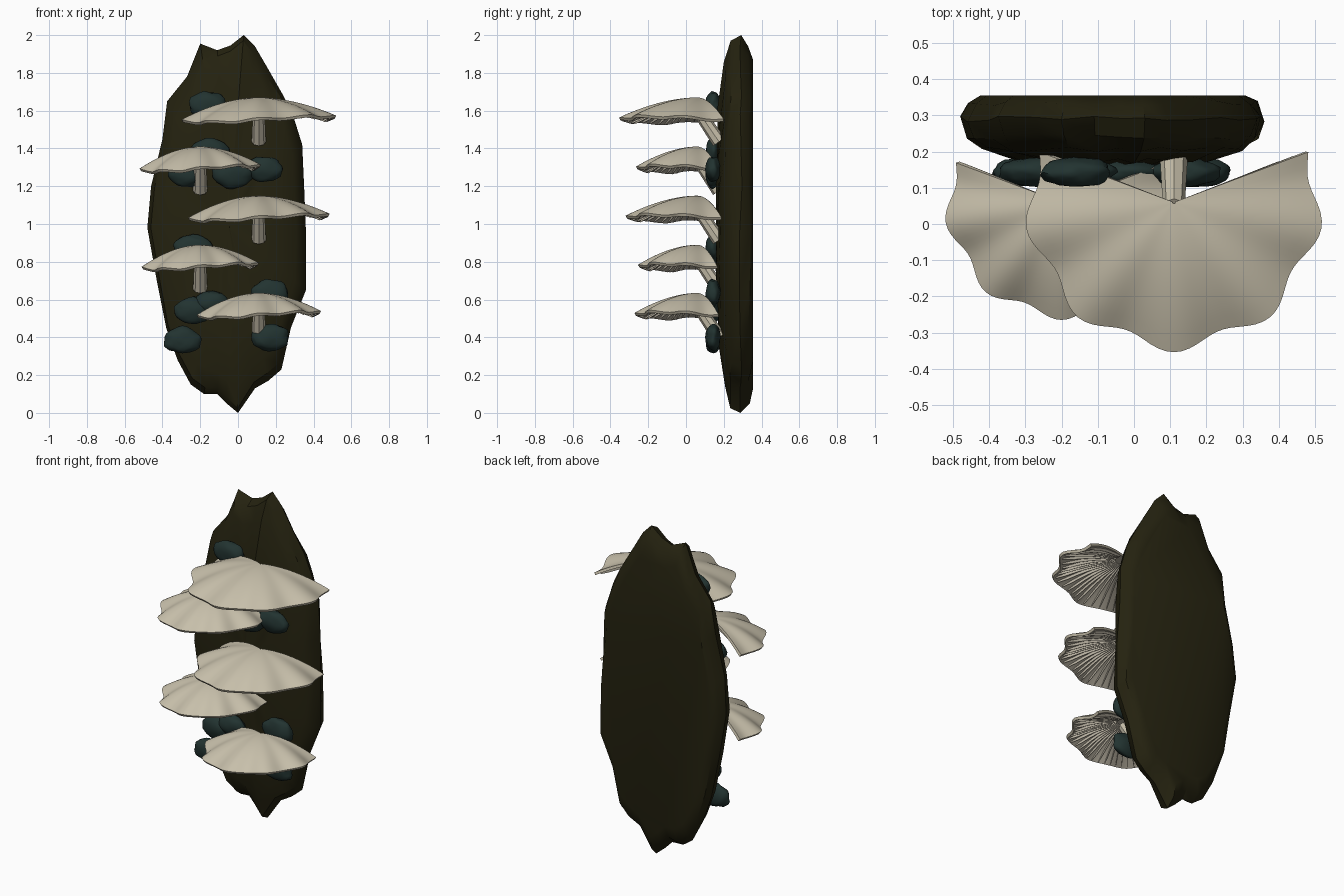
import bpy, bmesh, math, random
from mathutils import Vector, Matrix, noise

random.seed(4)
cube = bpy.data.objects.get("Cube")
if cube:
    bpy.data.objects.remove(cube, do_unlink=True)


def material(name, rgb):
    m = bpy.data.materials.new(name)
    m.use_nodes = True
    color = (*rgb, 1)
    m.diffuse_color = color
    bsdf = m.node_tree.nodes["Principled BSDF"]
    bsdf.inputs["Base Color"].default_value = color
    bsdf.inputs["Roughness"].default_value = 0.9
    return m


BARK = material("dark bark", (0.018, 0.016, 0.005))
MOSS = material("deep green moss", (0.016, 0.033, 0.03))
CREAM = material("cream cap", (0.58, 0.53, 0.41))
GILL = material("dull cream gill", (0.46, 0.42, 0.34))


def finish(name, bm, mats, angle=40, thickness=0):
    mesh = bpy.data.meshes.new(name)
    bm.to_mesh(mesh)
    bm.free()
    ob = bpy.data.objects.new(name, mesh)
    bpy.context.collection.objects.link(ob)
    for m in mats:
        mesh.materials.append(m)
    bpy.ops.object.select_all(action='DESELECT')
    ob.select_set(True)
    bpy.context.view_layer.objects.active = ob
    if thickness:
        mod = ob.modifiers.new("thickness", 'SOLIDIFY')
        mod.thickness = thickness
        mod.offset = -1
        mod.material_offset = 1
        bpy.ops.object.modifier_apply(modifier=mod.name)
    bpy.ops.object.shade_smooth_by_angle(angle=math.radians(angle))
    return ob


# Bark slab: ragged outline lofted from a flat back to a domed front
OUTLINE = [(.03, 2), (.09, 1.94), (.16, 1.82), (.24, 1.68), (.29, 1.58), (.34, 1.42),
           (.35, 1.2), (.36, .95), (.36, .65), (.28, .45), (.23, .23), (.16, .17),
           (.09, .13), (0, 0), (-.06, .05), (-.11, .1), (-.18, .1), (-.25, .15),
           (-.32, .28), (-.38, .45), (-.43, .7), (-.48, .98), (-.46, 1.2), (-.4, 1.45),
           (-.375, 1.65), (-.27, 1.78), (-.2, 1.955), (-.11, 1.92), (-.04, 1.945)]
RINGS = [(.355, .87), (.335, .95), (.29, 1), (.24, .965), (.205, .87), (.175, .62), (.165, .3)]


def bark_slab():
    bm = bmesh.new()
    cx, cz = -.05, 1.0
    rings = []
    for k, (y, s) in enumerate(RINGS):
        ring = []
        for x, z in OUTLINE:
            f = s if k in (0, 2) else s * random.uniform(.985, 1.01)
            dy = 0 if k == 0 else random.uniform(-.008, .008)
            ring.append(bm.verts.new((cx + (x - cx) * f, y + dy, cz + (z - cz) * f)))
        rings.append(ring)
    n = len(OUTLINE)
    for a, b in zip(rings, rings[1:]):
        for i in range(n):
            j = (i + 1) % n
            bm.faces.new((a[i], a[j], b[j], b[i]))
    bm.faces.new(rings[0])
    tip = bm.verts.new((cx, .16, cz))
    for i in range(n):
        bm.faces.new((rings[-1][i], rings[-1][(i + 1) % n], tip))
    bmesh.ops.recalc_face_normals(bm, faces=bm.faces[:])
    finish("bark_slab", bm, [BARK], 35)


# Shelf caps: domed fans with a scalloped rim and a notch at the back
APEX_Y = .06
SPAN = math.radians(110.5)


def cap_point(x, top, radius, theta, t):
    r = radius * t * (1 + .048 * t * math.cos(9 * theta))
    wave = .006 * math.cos(9 * theta) + .016 * math.sin(1.7 * theta)
    return Vector((x + r * math.sin(theta), APEX_Y - r * math.cos(theta),
                   top - .112 * t ** 1.9 + wave * t * t))


def cap(name, x, top, radius):
    bm = bmesh.new()
    steps, rows = 72, 10
    grid = []
    for j in range(steps + 1):
        theta = SPAN * (2 * j / steps - 1)
        grid.append([bm.verts.new(cap_point(x, top, radius, theta, max(i / rows, .01)))
                     for i in range(rows + 1)])
    for a, b in zip(grid, grid[1:]):
        for i in range(rows):
            bm.faces.new((a[i], a[i + 1], b[i + 1], b[i]))
    finish(name, bm, [CREAM, GILL], 45, .016)


def gills(name, x, top, radius):
    bm = bmesh.new()
    count, rows = 34, 6
    for j in range(count):
        theta = SPAN * .97 * (2 * j / (count - 1) - 1)
        side = Vector((math.cos(theta), math.sin(theta), 0)) * .0012
        rails = []
        for i in range(rows + 1):
            t = .15 + .8 * i / rows
            upper = cap_point(x, top, radius, theta, t) - Vector((0, 0, .012))
            lower = upper - Vector((0, 0, .022 if 0 < i < rows else .014))
            rails.append([bm.verts.new(p) for p in
                          (upper + side, lower + side, lower - side, upper - side)])
        for a, b in zip(rails, rails[1:]):
            for k in range(4):
                m = (k + 1) % 4
                bm.faces.new((a[k], a[m], b[m], b[k]))
        bm.faces.new(rails[0])
        bm.faces.new(rails[-1])
    bmesh.ops.recalc_face_normals(bm, faces=bm.faces[:])
    finish(name, bm, [GILL], 30)


def stem(name, x, top):
    start, end = Vector((x, .175, top - .235)), Vector((x, .045, top - .045))
    axis = end - start
    bm = bmesh.new()
    place = Matrix.Translation((start + end) / 2) @ axis.to_track_quat('Z', 'Y').to_matrix().to_4x4()
    bmesh.ops.create_cone(bm, cap_ends=True, segments=8, radius1=.038, radius2=.03,
                          depth=axis.length, matrix=place)
    finish(name, bm, [CREAM], 30)


# Moss lumps: flattened spheres with a lumpy surface
def moss(name, x, z, size):
    bm = bmesh.new()
    bmesh.ops.create_icosphere(bm, subdivisions=3, radius=1)
    shift = Vector((x * 9, 0, z * 9))
    for v in bm.verts:
        p = v.co * (1 + .16 * noise.noise(v.co * 1.8 + shift))
        v.co = Vector((x + p.x * size, .143 + p.y * .04, z + p.z * size * .72))
    finish(name, bm, [MOSS], 60)


bark_slab()

SHELVES = [(.11, 1.67, .395), (-.2, 1.41, .31), (.11, 1.15, .362),
           (-.2, .89, .3), (.11, .635, .318)]
for i, (x, top, radius) in enumerate(SHELVES, 1):
    cap(f"shelf_cap_{i}", x, top, radius)
    gills(f"cap_gills_{i}", x, top, radius)
    stem(f"cap_stem_{i}", x, top)

LUMPS = [(-.16, 1.63, .1), (-.15, 1.38, .1), (-.27, 1.27, .1), (-.03, 1.27, .11),
         (.14, 1.29, .095), (-.24, .87, .1), (-.14, .58, .09), (-.24, .54, .1),
         (.17, .635, .1), (-.295, .385, .1), (.17, .4, .1)]
for i, (x, z, size) in enumerate(LUMPS, 1):
    moss(f"moss_lump_{i}", x, z, size)
